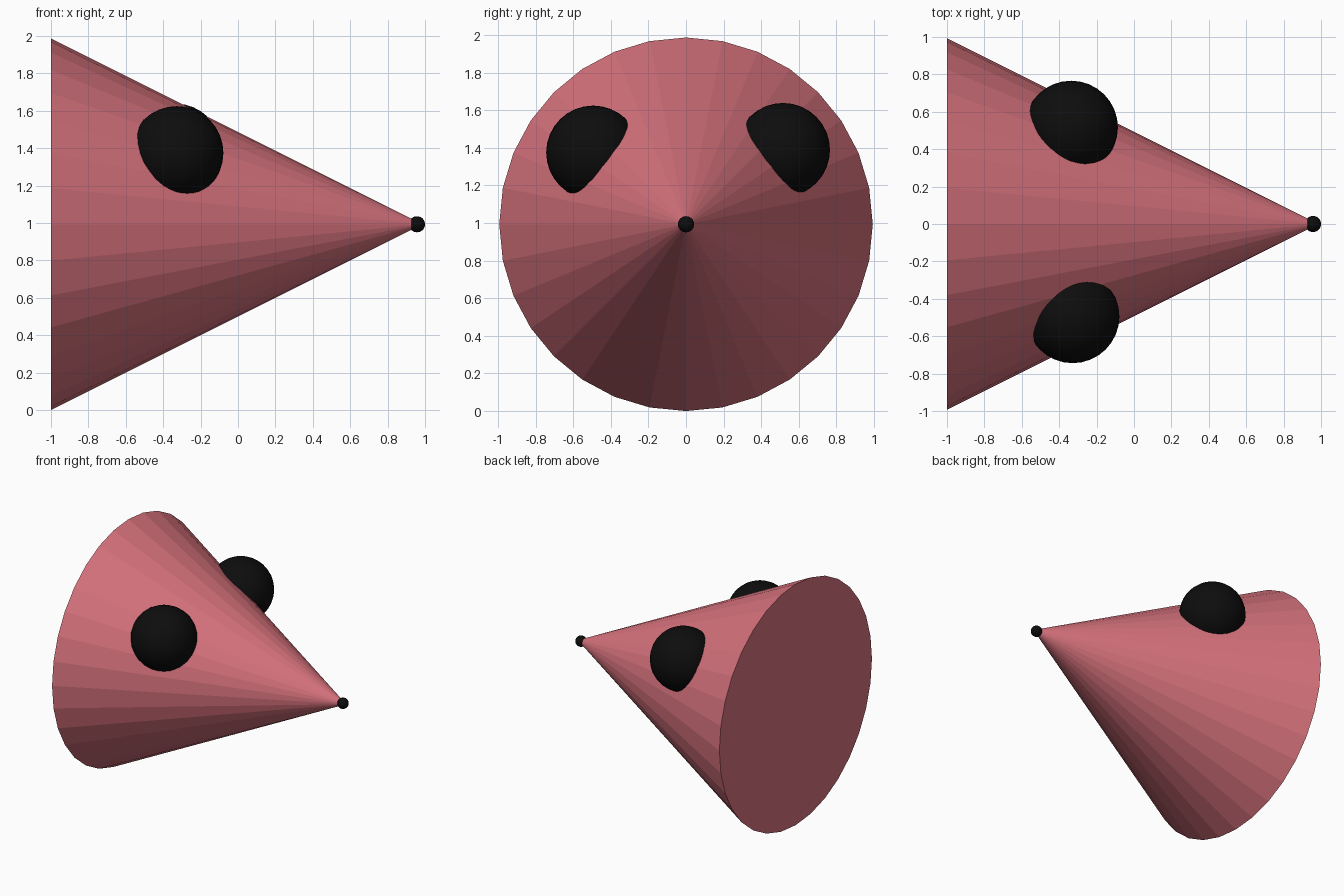
import bpy
from math import radians

if "Cube" in bpy.data.objects:
    bpy.data.objects.remove(bpy.data.objects["Cube"])


def material(name, rgb):
    m = bpy.data.materials.new(name)
    m.diffuse_color = (*rgb, 1)
    m.use_nodes = True
    m.node_tree.nodes["Principled BSDF"].inputs["Base Color"].default_value = m.diffuse_color
    return m


pink = material("pink", (0.68, 0.17, 0.205))
black = material("black", (0.004, 0.004, 0.004))


def ball(name, radius, location):
    bpy.ops.mesh.primitive_uv_sphere_add(segments=32, ring_count=16,
                                         radius=radius, location=location)
    ob = bpy.context.object
    ob.name = name
    ob.data.materials.append(black)
    bpy.ops.object.shade_smooth()


# Head: flat-faced cone lying on its side, tip towards +x
R = 0.9935
bpy.ops.mesh.primitive_cone_add(vertices=32, radius1=R, depth=2 * R,
                                location=(R - 1, 0, R),
                                rotation=(0, radians(90), 0))
head = bpy.context.object
head.name = "head"
head.data.materials.append(pink)

# Nose on the tip, and two eyes sunk into the cone
ball("nose", 0.043, (0.957, 0, R))
ball("eye_front", 0.25, (-0.328, -0.494, 1.375))
ball("eye_back", 0.25, (-0.336, 0.516, 1.389))
